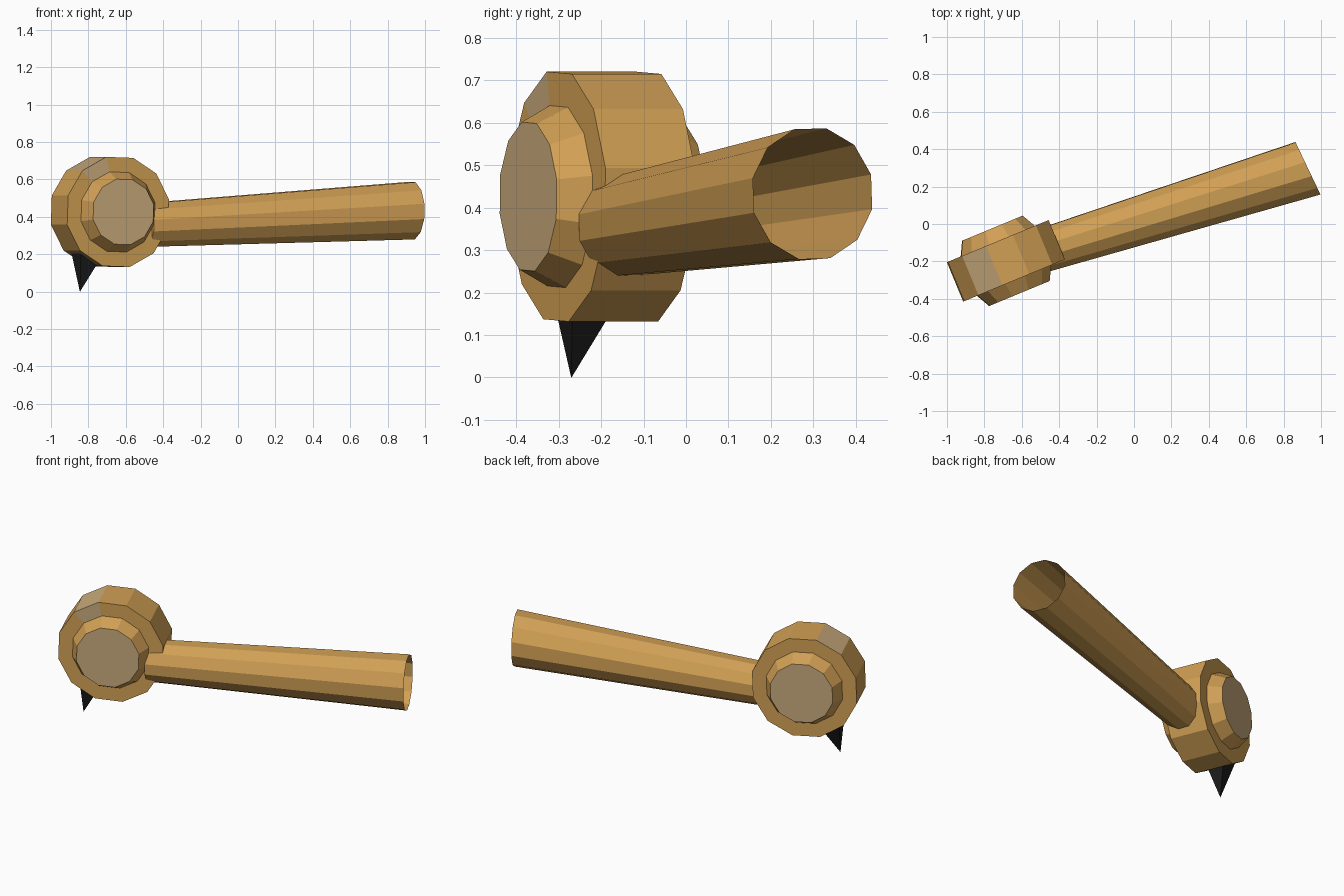
import bpy, bmesh
from math import sin, cos, pi, radians
from mathutils import Vector

if "Cube" in bpy.data.objects:
    bpy.data.objects.remove(bpy.data.objects["Cube"])


def material(name, colour):
    m = bpy.data.materials.new(name)
    m.diffuse_color = (*colour, 1)
    m.use_nodes = True
    m.node_tree.nodes["Principled BSDF"].inputs["Base Color"].default_value = m.diffuse_color
    return m


wood = material("wood", (0.64, 0.35, 0.09))
pale = material("pale_wood", (0.58, 0.40, 0.20))
black = material("black", (0.012, 0.012, 0.012))


def loft(name, rings, mats, cap_start=True, cap_end=True, pale_faces=()):
    """Skin a list of rings (lists of points) with flat faces."""
    bm = bmesh.new()
    loops = [[bm.verts.new(p) for p in r] for r in rings]
    n = len(loops[0])
    for i, (a, b) in enumerate(zip(loops, loops[1:])):
        for k in range(n):
            j = (k + 1) % n
            f = bm.faces.new((a[k], a[j], b[j], b[k]))
            f.material_index = int((i, k) in pale_faces)
    for use, loop in ((cap_start, loops[0]), (cap_end, loops[-1])):
        if use:
            bm.faces.new(loop).material_index = len(mats) - 1
    bmesh.ops.recalc_face_normals(bm, faces=bm.faces)
    me = bpy.data.meshes.new(name)
    bm.to_mesh(me)
    bm.free()
    for m in mats:
        me.materials.append(m)
    ob = bpy.data.objects.new(name, me)
    bpy.context.collection.objects.link(ob)
    return ob


def ring(centre, u, v, r, n, start):
    return [centre + r * (cos(start + 2 * pi * k / n) * u + sin(start + 2 * pi * k / n) * v)
            for k in range(n)]


up = Vector((0, 0, 1))
turn = radians(22.5)
across = Vector((cos(turn), sin(turn), 0))
axle = Vector((sin(turn), -cos(turn), 0))

# Drum with a tapered hub on both sides
centre = Vector((-0.685, -0.197, 0.426))
profile = [(-0.189, 0.18), (-0.114, 0.22), (-0.114, 0.302),
           (0.114, 0.302), (0.114, 0.22), (0.189, 0.18)]
loft("drum", [ring(centre + d * axle, across, up, r, 12, radians(13)) for d, r in profile],
     [wood, pale], pale_faces={(2, 3), (3, 3)})

# Open tapered handle, its end cut slightly askew
axis = Vector((1.35, 0.418, 0.073)).normalized()
side = Vector((axis.y, -axis.x, 0)).normalized()
rise = side.cross(axis).normalized()
rise = rise if rise.z > 0 else -rise
cut_normal = Vector((cos(radians(25.5)), sin(radians(25.5)), 0))


def handle_ring(c, r):
    pts = ring(c, side, rise, r, 12, radians(13))
    return [p - axis * ((p - c).dot(cut_normal) / axis.dot(cut_normal)) for p in pts]


loft("handle", [handle_ring(Vector((-0.50, -0.146, 0.356)), 0.12),
                handle_ring(Vector((0.93, 0.298, 0.433)), 0.158)],
     [wood], cap_start=True, cap_end=False)

# Spike under the drum
tip = Vector((-0.845, -0.27, 0))
base = tip + 0.24 * Vector((0.2, 0.19, 1))
loft("spike", [ring(base, across, axle, 0.109, 4, pi / 4),
               ring(tip, across, axle, 0.0005, 4, pi / 4)], [black])
